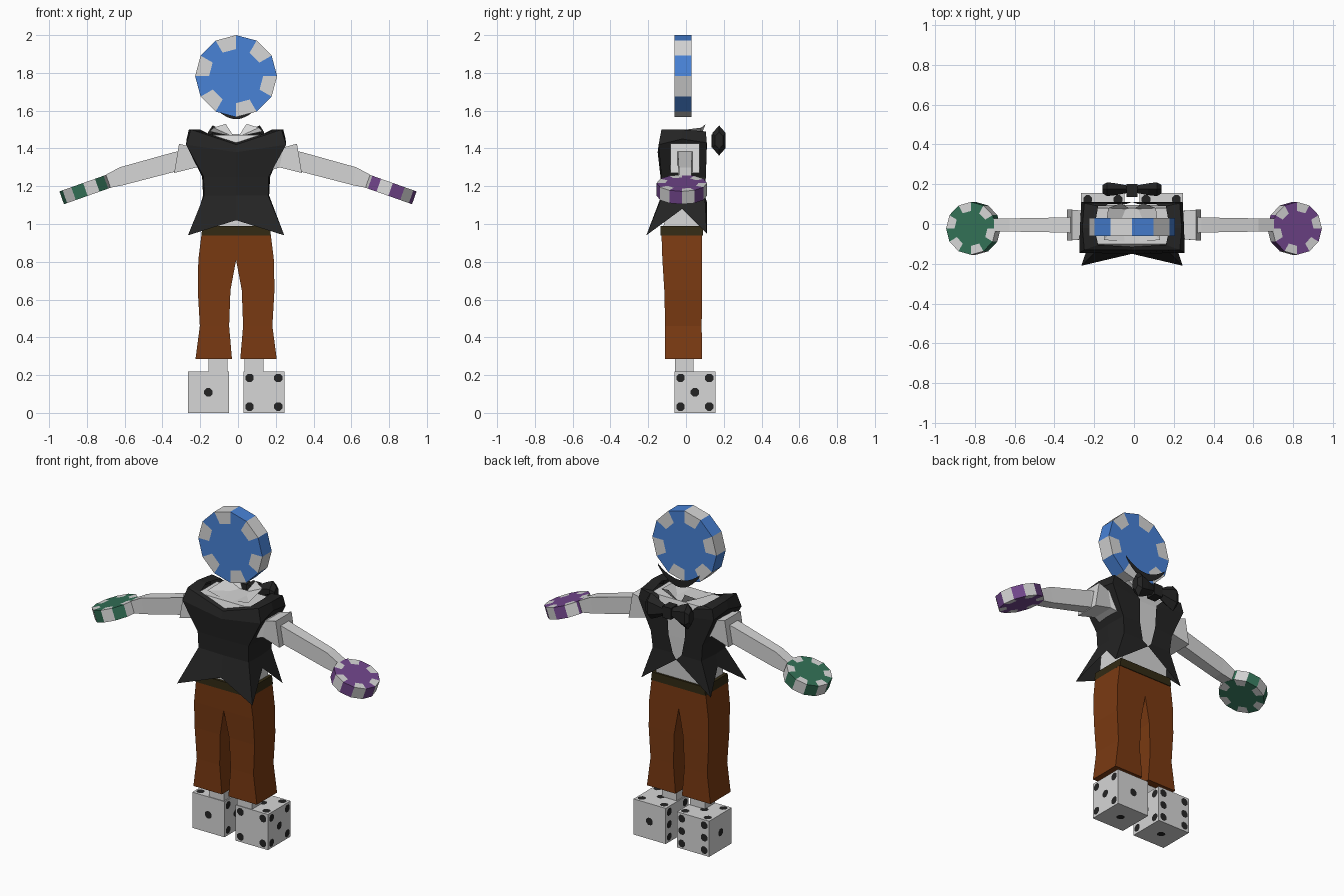
import bpy, math
from mathutils import Vector, Matrix

if "Cube" in bpy.data.objects:
    bpy.data.objects.remove(bpy.data.objects["Cube"])

CX = -0.01  # body centre line


def mat(name, r, g, b):
    m = bpy.data.materials.new(name)
    lin = lambda c: ((c / 255 + 0.055) / 1.055) ** 2.4
    m.diffuse_color = (lin(r), lin(g), lin(b), 1)
    m.use_nodes = True
    m.node_tree.nodes["Principled BSDF"].inputs["Base Color"].default_value = m.diffuse_color
    return m


WHITE = mat("white", 214, 214, 214)
BLACK = mat("black", 36, 36, 36)
BLUE = mat("blue", 72, 130, 214)
GREEN = mat("green", 50, 112, 86)
PURPLE = mat("purple", 114, 70, 140)
BROWN = mat("brown", 122, 58, 18)
DARK = mat("dark belt", 50, 42, 20)


def make(name, verts, faces, *mats):
    me = bpy.data.meshes.new(name)
    me.from_pydata([tuple(v) for v in verts], [], faces)
    for m in mats:
        me.materials.append(m)
    ob = bpy.data.objects.new(name, me)
    bpy.context.collection.objects.link(ob)
    return ob


def fix_normals(ob):
    import bmesh
    bm = bmesh.new()
    bm.from_mesh(ob.data)
    bmesh.ops.recalc_face_normals(bm, faces=bm.faces)
    bm.to_mesh(ob.data)
    bm.free()


def loft(name, rings, m, closed=True, caps=True):
    n = len(rings[0])
    verts = [v for r in rings for v in r]
    faces = []
    for i in range(len(rings) - 1):
        for j in range(n if closed else n - 1):
            k = (j + 1) % n
            faces.append((i * n + j, i * n + k, (i + 1) * n + k, (i + 1) * n + j))
    if caps:
        faces += [tuple(range(n)), tuple(range(len(verts) - n, len(verts)))]
    ob = make(name, verts, faces, m)
    fix_normals(ob)
    return ob


def rect(x0, x1, y0, y1, z):
    return [(x0, y0, z), (x1, y0, z), (x1, y1, z), (x0, y1, z)]


def box(name, x0, x1, y0, y1, z0, z1, m):
    return loft(name, [rect(x0, x1, y0, y1, z0), rect(x0, x1, y0, y1, z1)], m)


def chip(name, r, t, matrix, m, parity):
    """12-sided disc with alternating white rim blocks."""
    verts, faces, white = [], [], []
    for rad, h in ((r * 0.66, t / 2), (r, t / 2), (r, -t / 2), (r * 0.66, -t / 2)):
        for k in range(12):
            a = math.radians(30 * k)
            verts.append(matrix @ Vector((rad * math.cos(a), rad * math.sin(a), h)))
    for row in range(3):
        for k in range(12):
            q = (k + 1) % 12
            b = row * 12
            faces.append((b + k, b + 12 + k, b + 12 + q, b + q))
            white.append(k % 2 == parity)
    faces += [tuple(range(12)), tuple(range(47, 35, -1))]
    ob = make(name, verts, faces, m, WHITE)
    for i, w in enumerate(white):
        ob.data.polygons[i].material_index = int(w)
    fix_normals(ob)


# Head disc, with a free-standing smile on the +y side
chip("head_disc", 0.217, 0.09, Matrix.Translation((CX, -0.015, 1.783)) @ Matrix.Rotation(math.pi / 2, 4, 'X'), BLUE, 1)
arc = [i / 6 for i in range(-6, 7)]
low = [(CX + 0.14 * t, 0.085, 1.555 + 0.095 * t * t) for t in arc]
high = [(x, y, z + 0.012 + 0.033 * (1 - t * t)) for t, (x, y, z) in zip(arc, low)]
loft("smile", [high, low], BLACK, closed=False, caps=False)

# Shirt torso
shirt = [(0.96, .16, -.12, .075), (1.12, .155, -.11, .085), (1.25, .16, -.115, .09),
         (1.40, .20, -.125, .095), (1.47, .19, -.10, .08)]
loft("shirt", [rect(CX - w, CX + w, a, b, z) for z, w, a, b in shirt], WHITE)


# Vest: open at the +y side, pointed tails below
def vest_ring(fx, fz, wf, zf, ws, zs, wb, zb, zm, yf, yb, ym):
    half = [(fx, yf, fz), (wf, yf, zf), (ws, -.02, zs), (wb, yb, zb)]
    return ([(CX + x, y, z) for x, y, z in half] + [(CX, ym, zm)]
            + [(CX - x, y, z) for x, y, z in reversed(half)])


loft("vest", [
    vest_ring(.13, 1.47, .17, 1.49, .19, 1.50, .17, 1.485, 1.43, .09, -.105, -.115),
    vest_ring(.12, 1.46, .24, 1.49, .25, 1.50, .24, 1.50, 1.42, .105, -.13, -.13),
    vest_ring(.06, 1.40, .255, 1.43, .262, 1.45, .265, 1.42, 1.38, .11, -.145, -.15),
    vest_ring(.055, 1.26, .175, 1.25, .18, 1.25, .172, 1.25, 1.25, .105, -.13, -.135),
    vest_ring(.03, 1.15, .165, 1.15, .175, 1.15, .17, 1.15, 1.15, .10, -.125, -.13),
    vest_ring(.0, 1.12, .235, .95, .19, 1.08, .255, .94, 1.02, .11, -.21, -.15),
], BLACK, closed=False, caps=False)

# Bow tie: knot and two flared wings
box("bow_knot", CX - .028, CX + .028, .135, .20, 1.405, 1.475, BLACK)
for s, side in ((1, "right"), (-1, "left")):
    rings = []
    for x, h, d in ((.015, .022, .02), (.08, .06, .034), (.125, .08, .04), (.148, .045, .025)):
        rings.append([(CX + s * x, .175 + d * math.cos(a), 1.442 + h * math.sin(a))
                      for a in (math.radians(60 * k + 30) for k in range(6))])
    loft("bow_wing_" + side, rings, BLACK)

    # Collar wing
    pts = [(.01, .075, 1.46), (.055, .105, 1.53), (.12, .08, 1.51), (.14, -.08, 1.49), (.01, -.09, 1.465)]
    make("collar_" + side, [(CX + s * x, y, z) for x, y, z in pts], [(0, 1, 2), (0, 2, 3), (0, 3, 4)], WHITE)

    # Arm and short sleeve: quad sections (x top, z top, x bottom, z bottom, half depth)
    def limb(name, secs):
        loft(name, [[(s * xt, -.005 - d, zt), (s * xt, -.005 + d, zt),
                     (s * xb, -.005 + d, zb), (s * xb, -.005 - d, zb)]
                    for xt, zt, xb, zb, d in secs], WHITE)

    limb("sleeve_" + side, [(.18, 1.43, .16, 1.28, .085), (.24, 1.405, .22, 1.30, .07), (.312, 1.425, .338, 1.27, .077)])
    limb("arm_" + side, [(.25, 1.40, .25, 1.30, .045), (.34, 1.38, .34, 1.275, .038),
                         (.627, 1.30, .61, 1.205, .033), (.71, 1.255, .69, 1.19, .033)])

    # Hand disc, tilted down outwards
    m4 = Matrix.Translation((s * .808, -.022, 1.183)) @ Matrix.Rotation(s * math.radians(19.5), 4, 'Y')
    chip("hand_disc_" + side, .133, .072, m4, PURPLE if s > 0 else GREEN, 0 if s > 0 else 1)

    # Trouser leg
    leg = [(.285, .022, .215, -.11, .085), (.46, .037, .192, -.11, .083), (.65, .03, .203, -.115, .085),
           (.81, 0, .20, -.125, .085), (.955, 0, .182, -.13, .085)]
    loft("trouser_leg_" + side, [rect(*sorted((CX + s * a, CX + s * b)), c, d, z) for z, a, b, c, d in leg], BROWN)

    # Ankle and die foot
    fx = CX + s * .147
    ax = CX + s * .095
    box("ankle_" + side, ax - .05, ax + .05, -.058, .04, .2, .40, WHITE)
    box("die_foot_" + side, fx - .109, fx + .109, -.062, .156, 0, .218, WHITE)

# Belt
loft("belt", [rect(CX - w, CX + w, -.134, .089, z) for z, w in ((.94, .184), (.99, .178))], DARK)

# Pips on the dice: small octagon plates
Q = .076
C4 = [(-Q, -Q), (Q, -Q), (-Q, Q), (Q, Q)]
PIPS = {1: [(0, 0)], 4: C4, 5: C4 + [(0, 0)], 6: C4 + [(-Q, 0), (Q, 0)]}
AXES = {"-y": (0, -1, 0), "+y": (0, 1, 0), "+x": (1, 0, 0), "-x": (-1, 0, 0), "+z": (0, 0, 1), "-z": (0, 0, -1)}
DICE = {1: {"-y": 4, "+x": 5, "+y": 1, "-x": 6, "+z": 5, "-z": 1},
        -1: {"-y": 1, "+x": 5, "+y": 6, "-x": 1, "+z": 5, "-z": 1}}
for s, layout in DICE.items():
    verts, faces = [], []
    c = Vector((CX + s * .147, .047, .109))
    for key, count in layout.items():
        n = Vector(AXES[key])
        u = Vector((0, 0, 1)) if abs(n.z) < .5 else Vector((0, 1, 0))
        v = u.cross(n)
        off = .1105 if key != "-z" else .1092
        for p, q in PIPS[count]:
            faces.append(tuple(range(len(verts), len(verts) + 8)))
            for k in range(8):
                a = math.radians(45 * k + 22.5)
                verts.append(c + n * off + v * (p + .024 * math.cos(a)) + u * (q + .024 * math.sin(a)))
    make("pips_" + ("right" if s > 0 else "left"), verts, faces, BLACK)
